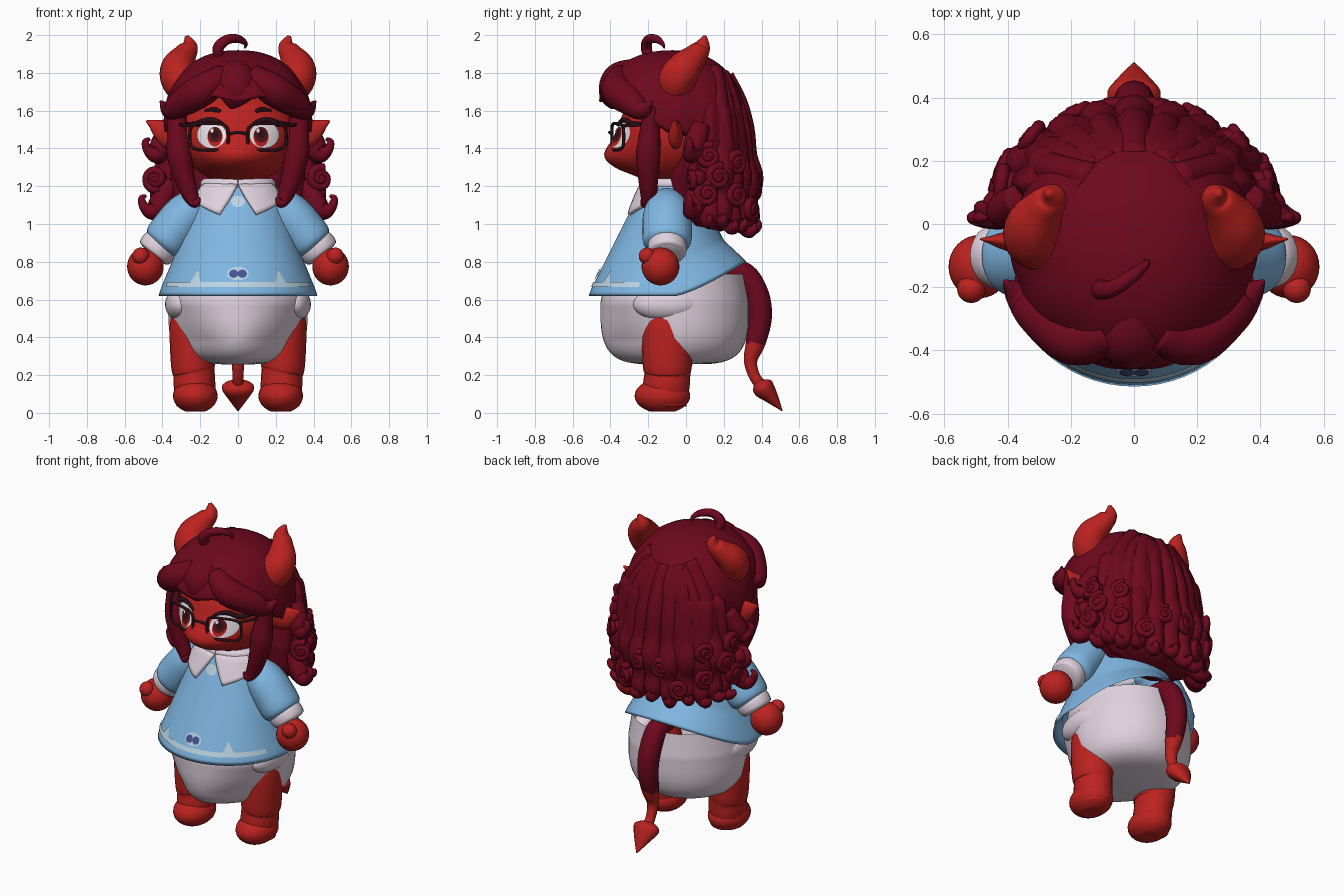
import bpy, bmesh
from mathutils import Vector as V
from math import sin, cos, acos, pi, sqrt, exp

if "Cube" in bpy.data.objects:
    bpy.data.objects.remove(bpy.data.objects["Cube"])

def mat(name, *c):
    m = bpy.data.materials.new(name)
    m.diffuse_color = (*c, 1)
    m.use_nodes = True
    m.node_tree.nodes["Principled BSDF"].inputs["Base Color"].default_value = m.diffuse_color
    return m

RED, HAIR = mat("red skin", .50, .016, .014), mat("dark red hair", .155, .0025, .013)
BLUE, WHITE = mat("light blue cloth", .215, .47, .76), mat("off white cloth", .74, .64, .72)
TRIM, NAVY = mat("pale trim", .50, .66, .76), mat("navy bow", .06, .09, .28)
DARK, EYE = mat("near black red", .025, .004, .008), mat("eye white", .85, .80, .86)
IRIS = mat("iris brown", .08, .006, .006)

def grid(name, f, nu, nv, m):
    """Smooth surface from f(u, v) with u, v in 0..1; touching borders are welded."""
    bm = bmesh.new()
    p = [[bm.verts.new(f(i / nu, j / nv)) for j in range(nv + 1)] for i in range(nu + 1)]
    for i in range(nu):
        for j in range(nv):
            bm.faces.new((p[i][j], p[i + 1][j], p[i + 1][j + 1], p[i][j + 1])).smooth = True
    bmesh.ops.remove_doubles(bm, verts=bm.verts, dist=1e-5)
    bmesh.ops.recalc_face_normals(bm, faces=bm.faces)
    me = bpy.data.meshes.new(name)
    bm.to_mesh(me)
    bm.free()
    me.materials.append(m)
    ob = bpy.data.objects.new(name, me)
    bpy.context.collection.objects.link(ob)
    return ob

def ball(name, c, r, m, floor=-9):
    return grid(name, lambda u, v: (c[0] + r[0] * sin(pi * v) * cos(2 * pi * u), c[1] + r[1] * sin(pi * v) * sin(2 * pi * u),
                                    max(floor, c[2] + r[2] * cos(pi * v))), 32, 20, m)

def spline(a, b, c, d, t):
    return .5 * (2 * b + (c - a) * t + (2 * a - 5 * b + 4 * c - d) * t * t + (3 * b - a - 3 * c + d) * t ** 3)

def tube(name, pts, m, ref=(0, 1, 0), squash=(1, 1, 1), seg=6, sides=14):
    """Round tube through (x, y, z, radius) points, smoothed; squash scales about the first point."""
    P = [V(p) for p in pts]
    E, o, rings = [P[0]] + P + [P[-1]], P[0].xyz, []
    s = [spline(*E[i:i + 4], k / seg) for i in range(len(P) - 1) for k in range(seg)] + [P[-1]]
    for i, q in enumerate(s):
        t = (s[min(i + 1, len(s) - 1)].xyz - s[max(i - 1, 0)].xyz).normalized()
        n = t.cross(V(ref)).normalized()
        rings.append((q.xyz, n, t.cross(n), max(q.w, .001)))
    rings = [(*rings[0][:3], 0)] + rings + [(*rings[-1][:3], 0)]
    def f(u, v):
        c, n, b, r = rings[round(u * (len(rings) - 1))]
        w = c + r * (cos(2 * pi * v) * n + sin(2 * pi * v) * b) - o
        return o + V((w.x * squash[0], w.y * squash[1], w.z * squash[2]))
    return grid(name, f, len(rings) - 1, sides, m)

def lerp(rows, z):
    """Linear lookup in rows sorted by their first value."""
    z = min(max(z, rows[0][0]), rows[-1][0])
    for a, b in zip(rows, rows[1:]):
        if z <= b[0]:
            return [p + (q - p) * (z - a[0]) / (b[0] - a[0]) for p, q in zip(a[1:], b[1:])]

# Dress: half width, front y and back y by height; the hem lifts at the back
ROWS = [(.60, .425, -.52, .33), (.65, .412, -.505, .30), (.8, .35, -.43, .20), (1.0, .28, -.33, .14),
        (1.1, .25, -.28, .10), (1.2, .20, -.23, .06), (1.25, .12, -.18, 0)]
def dress(a, z, off=0):
    rx, f, b = lerp(ROWS, z)
    lift = .19 * (max(0, -cos(a) - .1) / .9) ** 1.3 * min(1, max(0, (1.1 - z) / .5))
    return V(((rx + off) * sin(a), (f + b) / 2 - ((b - f) / 2 + off) * cos(a), z + lift))
grid("dress", lambda u, v: dress(2 * pi * u, .70 - v, -.03) if v < .04 else
     dress(2 * pi * u, .60 + .65 * (v - .04) / .96, -.01 if v < .06 else 0), 64, 30, BLUE)
grid("hem trim", lambda u, v: dress(2.4 * (u - .5), .68 + (v - .5) * .026 + .06 * v * exp(
     -((abs(2.4 * (u - .5)) - .6) / .05) ** 2), .006), 120, 2, TRIM)
def dress_patch(name, a, z, ra, rz, off, m):
    grid(name, lambda u, v: dress(a + ra * v * cos(2 * pi * u), z + rz * v * sin(2 * pi * u), off), 20, 3, m)
dress_patch("bow patch", 0, .738, .15, .036, .006, TRIM)
dress_patch("chest patch", 0, 1.12, .15, .03, .006, TRIM)

# Collar flaps, bow loops and neck band
FLAP = [V((.02, 1.21)), V((.36, 1.055)), V((1.15, 1.13)), V((1.1, 1.24))]
for s in (1, -1):
    dress_patch("bow loop", s * .06, .737, .062, .022, .009, NAVY)
    def flap(u, v):
        q = (FLAP[0] * (1 - u) + FLAP[3] * u) * (1 - v) + (FLAP[1] * (1 - u) + FLAP[2] * u) * v
        return dress(s * q.x, q.y, .022)
    grid("collar flap", flap, 12, 8, WHITE).modifiers.new("thick", "SOLIDIFY").thickness = .02
tube("neck band", [(.17 * sin(a * pi / 8), -.08 - .13 * cos(a * pi / 8), 1.212, .03) for a in range(17)], WHITE, (0, 0, 1))

# Padded bottom: rounded bowl, narrower in front between the legs
def pad(u, v):
    z, a, w = .255 + .48 * v ** 1.3, 2 * pi * u, min(1, v ** .65 / .72)
    r = sqrt(max(0, 1 - (1 - w) ** 2)) * (1 - .25 * max(0, v - .75))
    k = 1 - .38 * max(0, cos(a)) * max(0, min(1, (.58 - z) / .2))
    return (.368 * r * sin(a) * k, -.06 - .392 * r * cos(a), z)
grid("padded bottom", pad, 48, 32, WHITE)

# Limbs
for s in (1, -1):
    tube("leg", [(s * .225, -.11, .04, .10), (s * .23, -.105, .14, .11), (s * .232, -.1, .205, .109),
                 (s * .238, -.1, .25, .116), (s * .242, -.1, .4, .12), (s * .245, -.1, .5, .113),
                 (s * .245, -.1, .57, .09)], RED, squash=(1, 1.12, 1), sides=24)
    ball("foot", (s * .226, -.125, .09), (.118, .147, .092), RED, .008)
    ball("leg ruffle", (s * .30, -.1, .575), (.086, .18, .09), WHITE)
    tube("sleeve", [(s * .16, -.1, 1.12, .08), (s * .26, -.1, 1.06, .115), (s * .345, -.1, .96, .122),
                    (s * .39, -.1, .90, .115), (s * .41, -.1, .875, .08)], BLUE, squash=(1, 1.08, 1), sides=24)
    tube("cuff", [(s * .395, -.1, .905, .075), (s * .405, -.1, .893, .1), (s * .425, -.1, .868, .104),
                  (s * .442, -.1, .845, .096), (s * .45, -.1, .835, .07)], WHITE, sides=24)
    ball("hand", (s * .49, -.135, .775), (.097, .1, .1), RED)
    ball("thumb", (s * .515, -.205, .83), (.045, .045, .045), RED)

# Tail: dark above, red below, with a spade tip
tail = tube("tail", [(0, .2, .76, .06), (0, .31, .73, .065), (0, .375, .62, .066), (0, .392, .5, .062), (0, .368, .37, .052),
                     (0, .342, .28, .036), (0, .36, .2, .03), (0, .40, .14, .03)], HAIR, (1, 0, 0))
tail.data.materials.append(RED)
for p in tail.data.polygons:
    p.material_index = int(p.center.z < .37)
tube("tail spade", [(0, .385, .175, .01), (0, .395, .155, .045), (0, .412, .13, .057), (0, .455, .08, .036),
                    (0, .51, .01, .002)], RED, (1, 0, 0), (1.5, 1, 1))

# Head with the lower face pushed forward
def bulge(x, z):
    return .1 * exp(-((z - 1.345) / .095) ** 2 - (x / .2) ** 2)
def face(x, z, off=0):
    k = 1 - (x / .31) ** 2 - ((z - 1.47) / .26) ** 2
    return V((x, -.1 - .26 * sqrt(max(k, 0)) - bulge(x, z) * min(1, 2 * max(k, 0)) - off, z))
def head(u, v):
    x, y, z = .31 * sin(pi * v) * cos(2 * pi * u), .26 * sin(pi * v) * sin(2 * pi * u), 1.47 + .26 * cos(pi * v)
    return face(x, z) if y < -.001 else (x, y - .1, z)
grid("head", head, 64, 40, RED)
def disc(name, x, z, rx, rz, off, m):
    grid(name, lambda u, v: face(x + rx * v * cos(2 * pi * u), z + rz * v * sin(2 * pi * u), off), 28, 4, m)
RIM = []
for a in [pi * k / 12 for k in range(25)]:
    q = (abs(cos(a)) ** 4 + abs(sin(a)) ** 4) ** -.25
    RIM.append((.153 + .102 * q * cos(a), 1.462 + .07 * q * sin(a)))
for s in (1, -1):
    for part in (("eye white", .14, 1.472, .078, .07, .008, EYE), ("iris ring", .122, 1.462, .040, .052, .012, RED),
                 ("iris", .122, 1.472, .037, .041, .015, IRIS), ("pupil", .122, 1.477, .02, .024, .018, DARK)):
        disc(part[0], s * part[1], *part[2:])
    disc("eye glint", s * .122 - .016, 1.495, .009, .011, .021, EYE)
    tube("lash", [(*face(s * x, z, .012), r) for x, z, r in ((.07, 1.522, .006), (.11, 1.545, .011), (.16, 1.55, .014),
                  (.22, 1.53, .015), (.275, 1.535, .004))], DARK)
    tube("brow", [(*face(s * x, z, .006), r) for x, z, r in ((.095, 1.597, .008), (.13, 1.607, .013), (.175, 1.6, .006))], DARK)
    tube("glasses rim", [(s * x, -.395 + x * x, z, .0085) for x, z in RIM], DARK, seg=2, sides=8)
    tube("glasses temple", [(s * .25, -.335, 1.52, .009), (s * .31, -.22, 1.525, .009), (s * .33, -.06, 1.52, .009)],
         DARK, (0, 0, 1), sides=8)
    tube("ear", [(s * .27, -.055, 1.465, .06), (s * .35, -.055, 1.475, .08), (s * .41, -.05, 1.503, .055),
                 (s * .455, -.045, 1.53, .024), (s * .485, -.04, 1.545, .006)], RED, squash=(1, .5, 1))
    tube("horn", [(s * .27, -.06, 1.70, .09), (s * .312, -.045, 1.77, .098), (s * .317, -.005, 1.83, .09),
                  (s * .285, .05, 1.89, .066), (s * .258, .085, 1.94, .045), (s * .272, .1, 1.995, .01)], RED, sides=20)
tube("glasses bridge", [(-.055, -.392, 1.475, .008), (0, -.405, 1.485, .008), (.055, -.392, 1.475, .008)], DARK, sides=8)

# Hair cap: full at the front, scalloped fringe edge
EDGE = [(0, 1.64), (.35, 1.67), (.8, 1.59), (1.15, 1.56), (1.5, 1.48), (3.2, 1.40)]
def cap(u, v):
    a = 2 * pi * (u - .5)
    al = acos((lerp(EDGE, abs(a))[0] - 1.55) / .37) * min(1, v / .93)
    r = sin(al) ** .85 * (1 + .03 * abs(sin(5 * a)) * sin(al)) * (1 if v < .95 else .82)
    r *= 1 + .1 * max(0, cos(a)) * max(0, sin(2 * al))
    return (.382 * r * sin(a), -.07 - .38 * r * cos(a), 1.55 + .37 * cos(al))
grid("hair cap", cap, 100, 24, HAIR)

# Back hair mass: half width and half depth by height
BACK = [(.96, .05, .05), (.99, .26, .15), (1.08, .36, .21), (1.25, .385, .235), (1.45, .375, .21), (1.6, .36, .18), (1.7, .25, .1)]
def back(u, v):
    (rx, ry), a, k = lerp(BACK, .96 + .74 * v), 2 * pi * u, 1 + .03 * cos(24 * pi * u)
    return (rx * k * sin(a), .13 + ry * k * cos(a), .96 + .74 * v)
grid("back hair", back, 96, 24, HAIR)

# Wavy ringlets ending in hooks round the back
for i in range(11):
    t = -1.55 + .31 * i
    d, low = V((sin(t), cos(t), 0)), .05 * (1 - cos(t)) + .02 * (i % 2)
    tube("ringlet", [(.385 * k * d.x, .12 + .235 * k * d.y * (1 - .12 * sin(2 * t) ** 2), z + low, r) for z, k, r in (
        (1.76, .36, .05), (1.62, .64, .055), (1.48, .78, .06), (1.34, .84, .06), (1.22, .94, .07), (1.11, .86, .06),
        (1.01, .9, .062), (.96, 1.0, .04), (.975, 1.12, .022), (1.0, 1.13, .008))], HAIR, (d.y, -d.x, 0), seg=4, sides=12)

def coil(c, n, R, s):
    """Flat hair coil facing direction n with a rounded core."""
    c, n, up, pts = V(c), V(n).normalized(), V((0, 0, 1)), []
    for k in range(15):
        q, a = R * (1 - .8 * k / 14), s * (1.2 + k * .75)
        pts.append((*(c + up.cross(n) * q * cos(a) + up * q * sin(a) + n * .02 * k / 14), R * (.42 - .015 * k)))
    tube("hair coil", pts, HAIR, n, seg=3, sides=10)
    ball("coil core", c - n * .02, (R * .85,) * 3, HAIR)

# Mirrored curls, side locks and fringe
for s in (1, -1):
    for x, y, z, n in ((.435, .04, 1.24, (.3, -1)), (.415, .12, 1.36, (1, .1)), (.43, .11, 1.16, (1, .2)), (.41, .17, 1.25, (1, .4))):
        coil((s * x, y, z), (s * n[0], n[1], 0), .06, s)
    for t, z in ((.95, 1.15), (.95, 1.32), (.5, 1.07), (.2, 1.2)):
        coil((s * .40 * sin(t), .12 + .255 * cos(t), z), (s * sin(t), cos(t), 0), .055, s)
    for z, o in ((1.40, 0), (1.10, .02)):
        tube("side hook", [(s * .36, .08, z + .12, .05), (s * .40, .05, z + .03, .06), (s * (.43 + o), .03, z - .03, .05),
             (s * (.475 + o), .02, z - .01, .028), (s * (.49 + o), .02, z + .035, .018), (s * (.465 + o), .02, z + .05, .008)], HAIR)
    tube("side lock", [(s * .33, -.18, 1.62, .05), (s * .32, -.19, 1.5, .055), (s * .31, -.2, 1.37, .066), (s * .285, -.2, 1.25, .055),
                       (s * .25, -.2, 1.15, .042), (s * .225, -.22, 1.11, .025), (s * .205, -.23, 1.14, .008)], HAIR)
    tube("fringe sweep", [(s * .07, -.34, 1.79, .06), (s * .18, -.365, 1.715, .085), (s * .285, -.295, 1.65, .078),
                          (s * .36, -.23, 1.605, .05), (s * .41, -.18, 1.65, .006)], HAIR)
tube("fringe middle", [(0, -.25, 1.82, .06), (-.01, -.345, 1.77, .09), (-.01, -.38, 1.70, .085), (-.02, -.39, 1.65, .055),
                       (-.03, -.385, 1.61, .008)], HAIR, (1, 0, 0), (1.2, 1, 1))
tube("stray curl", [(-.09, -.19, 1.87, .025), (-.105, -.21, 1.93, .03), (-.06, -.20, 1.975, .026),
                    (0, -.16, 1.98, .022), (.04, -.125, 1.955, .012), (.035, -.115, 1.93, .004)], HAIR)
